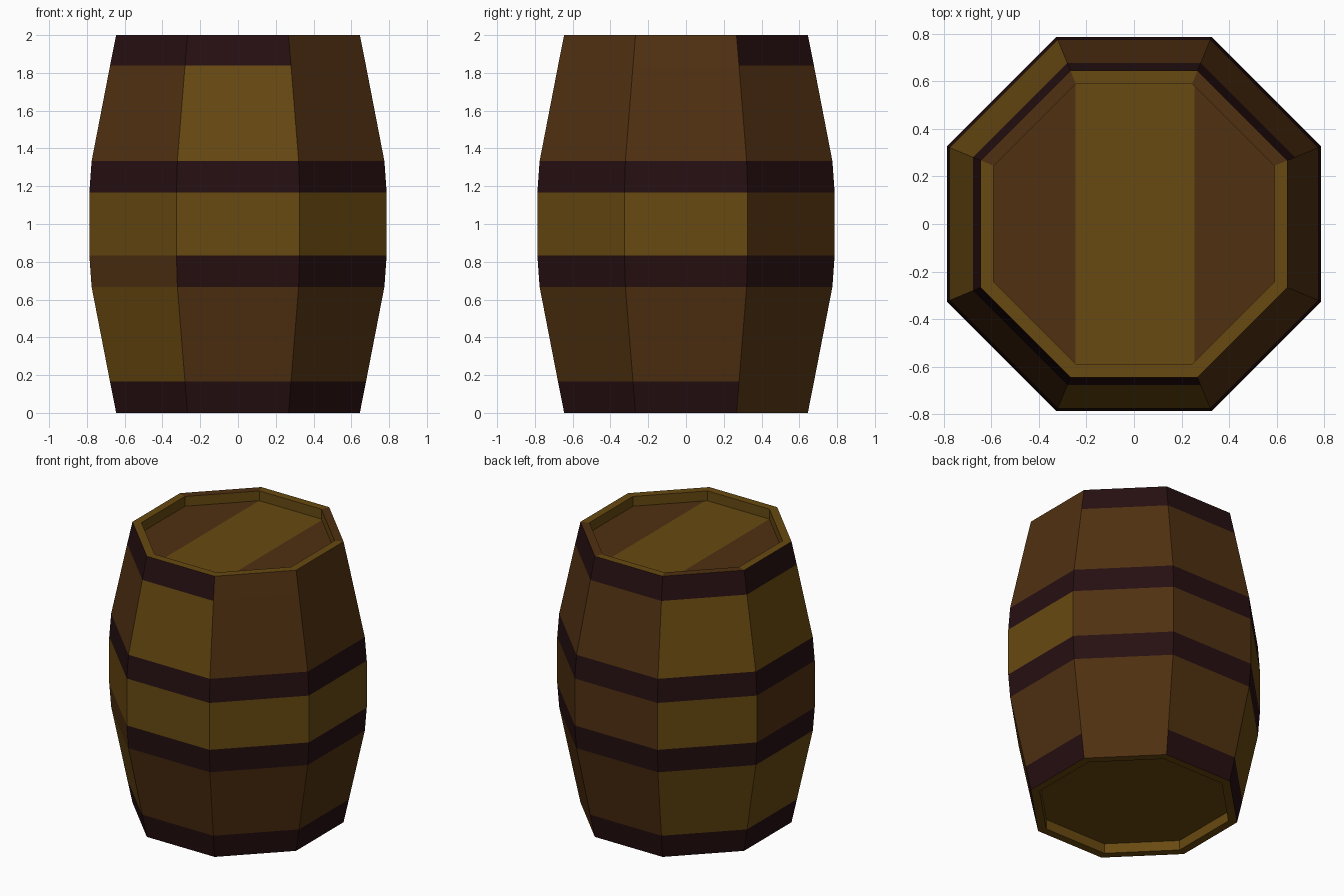
import bpy, bmesh
from math import cos, sin, radians

cube = bpy.data.objects.get("Cube")
if cube:
    bpy.data.objects.remove(cube)


def material(name, colour):
    m = bpy.data.materials.new(name)
    m.use_nodes = True
    m.diffuse_color = (*colour, 1)
    bsdf = next(n for n in m.node_tree.nodes if n.type == 'BSDF_PRINCIPLED')
    bsdf.inputs["Base Color"].default_value = (*colour, 1)
    bsdf.inputs["Roughness"].default_value = 0.9
    return m


MATERIALS = [
    material("golden wood", (0.138, 0.067, 0.0056)),
    material("brown wood", (0.080, 0.030, 0.0056)),
    material("dark hoop", (0.0194, 0.0048, 0.0056)),
]
GOLD, BROWN = 0, 1
SIDES = 8
HEIGHT = 2.0
RIM_IN, RECESS = 0.59, 0.07


def ring(bm, apothem, z):
    """Octagon with a flat side facing the front."""
    r = apothem / cos(radians(22.5))
    angles = [radians(-112.5 + 45 * k) for k in range(SIDES)]
    return [bm.verts.new((r * cos(a), r * sin(a), z)) for a in angles]


def finish(bm, name):
    mesh = bpy.data.meshes.new(name)
    bm.to_mesh(mesh)
    bm.free()
    for m in MATERIALS:
        mesh.materials.append(m)
    obj = bpy.data.objects.new(name, mesh)
    bpy.context.collection.objects.link(obj)
    return obj


# Staves: profile from the bottom recess, up the outside, into the top recess
profile = [(RIM_IN, RECESS), (RIM_IN, 0), (0.645, 0), (0.678, 0.167),
           (0.775, 0.667), (0.787, 0.833), (0.787, 1.167), (0.775, 1.333),
           (0.677, 1.84), (0.645, HEIGHT), (RIM_IN, HEIGHT),
           (RIM_IN, HEIGHT - RECESS)]

# Colours of each side along the profile: gold, brown or dark,
# going round from the front by way of +x
patterns = ["GGDBDGDGDGG", "GGDBDGDBBGG", "GGDBDGDBBGG", "GGBBDBDBDBG",
            "GGDBDBDBDGG", "GGDGDGDGDBG", "GGDGDBDGDGG", "GGDGBGDBDGG"]

bm = bmesh.new()
rings = [ring(bm, a, z) for a, z in profile]
for k, pattern in enumerate(patterns):
    n = (k + 1) % SIDES
    for low, high, code in zip(rings, rings[1:], pattern):
        face = bm.faces.new((low[k], low[n], high[n], high[k]))
        face.material_index = "GBD".index(code)
finish(bm, "barrel_staves_and_hoops")

# Top head: golden middle plank between two brown ones
bm = bmesh.new()
bm.faces.new(ring(bm, RIM_IN, HEIGHT - RECESS))
for x in (-0.245, 0.255):
    bmesh.ops.bisect_plane(bm, geom=bm.verts[:] + bm.edges[:] + bm.faces[:],
                           plane_co=(x, 0, 0), plane_no=(1, 0, 0))
for face in bm.faces:
    middle = abs(face.calc_center_median().x) < 0.2
    face.material_index = GOLD if middle else BROWN
finish(bm, "top_head")

# Bottom head: plain golden board facing down
bm = bmesh.new()
bm.faces.new(reversed(ring(bm, RIM_IN, RECESS))).material_index = GOLD
finish(bm, "bottom_head")
